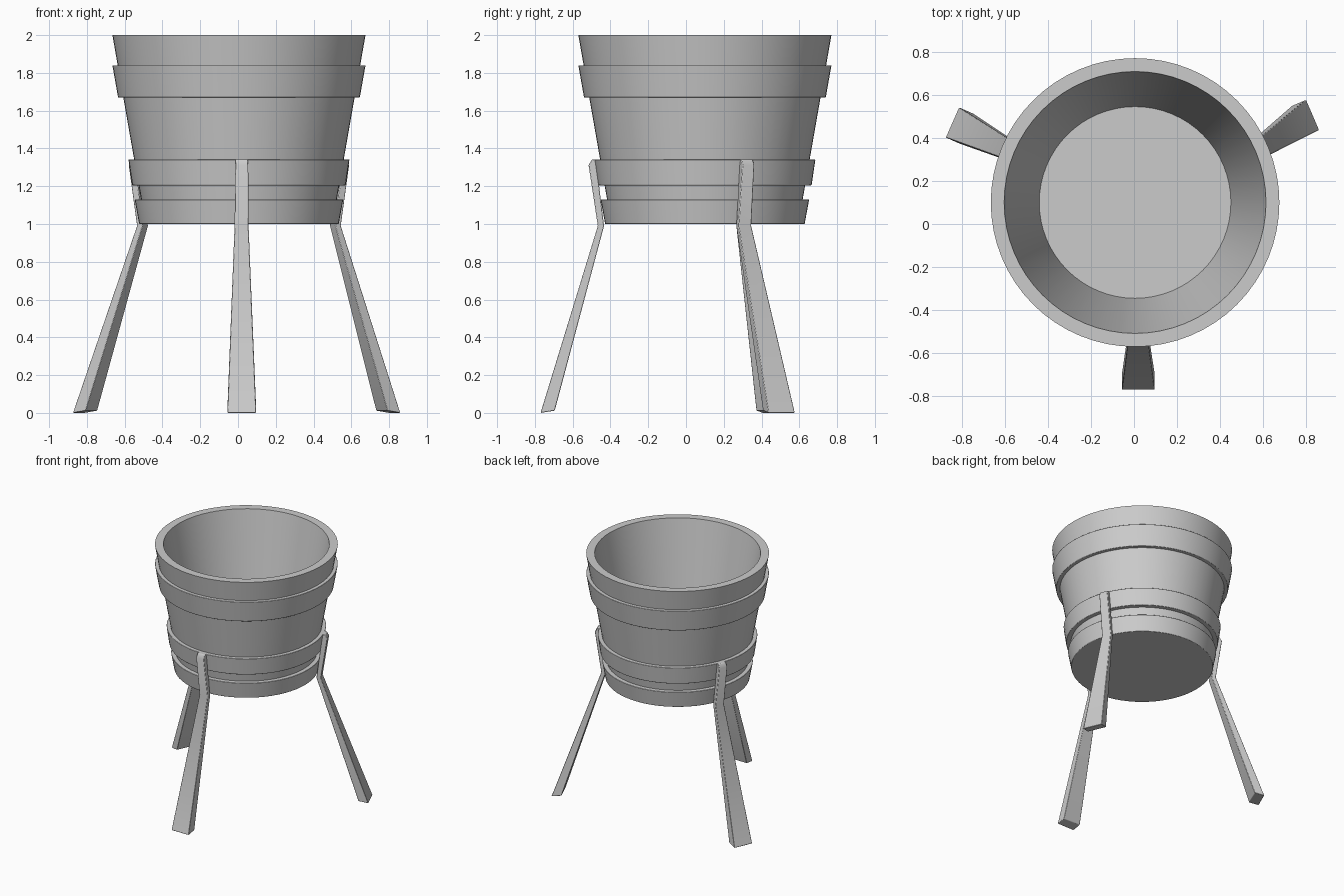
import bpy, bmesh
from math import sin, cos, pi, radians

if "Cube" in bpy.data.objects:
    bpy.data.objects.remove(bpy.data.objects["Cube"])

CX, CY = 0.005, 0.10   # bucket axis
SEG = 64


def finish(name, bm, angle=40, bevel=0):
    bmesh.ops.recalc_face_normals(bm, faces=bm.faces)
    me = bpy.data.meshes.new(name)
    bm.to_mesh(me)
    bm.free()
    ob = bpy.data.objects.new(name, me)
    bpy.context.collection.objects.link(ob)
    bpy.ops.object.select_all(action='DESELECT')
    ob.select_set(True)
    bpy.context.view_layer.objects.active = ob
    bpy.ops.object.shade_smooth_by_angle(angle=radians(angle))
    if bevel:
        mod = ob.modifiers.new("soft_edges", 'BEVEL')
        mod.width = bevel
        mod.segments = 2
        mod.limit_method = 'ANGLE'
        mod.angle_limit = radians(40)
    return ob


def lathe(name, profile, closed, bevel=0):
    """Spin an (r, z) profile about the bucket axis; open ends get a cap."""
    bm = bmesh.new()
    rings = [[bm.verts.new((CX + r * cos(2 * pi * i / SEG), CY + r * sin(2 * pi * i / SEG), z))
              for i in range(SEG)] for r, z in profile]
    pairs = list(zip(rings, rings[1:]))
    if closed:
        pairs.append((rings[-1], rings[0]))
    else:
        bm.faces.new(rings[0])
        bm.faces.new(rings[-1])
    for a, b in pairs:
        for i in range(SEG):
            j = (i + 1) % SEG
            bm.faces.new((a[i], a[j], b[j], b[i]))
    return finish(name, bm, bevel=bevel)


# Bucket shell: outer wall, rim, inner wall, floor
lathe("bucket", [(0.495, 1.0), (0.67, 2.0), (0.608, 2.0), (0.445, 1.06)], False)


# Hoops, tapered with the wall and sunk slightly into it
def hoop(name, z0, z1, r0, r1):
    lathe(name, [(r0, z0), (r1, z1), (r1 - 0.05, z1), (r0 - 0.05, z0)], True, 0.003)


hoop("top_hoop", 1.67, 1.84, 0.64, 0.67)
hoop("middle_hoop", 1.205, 1.342, 0.565, 0.585)
hoop("bottom_hoop", 1.0, 1.13, 0.528, 0.552)


# Legs: flat straps up the side, splaying and widening down to the feet
def leg(name, seat_angle, face_angle, foot):
    sa, fa = radians(seat_angle), radians(face_angle)
    out = (cos(fa), sin(fa))
    side = (-sin(fa), cos(fa))

    def on_wall(r):
        return CX + r * cos(sa), CY + r * sin(sa)

    # outer centre, z, thickness, half width
    sections = [(on_wall(0.598), 1.342, 0.025, 0.032),
                (on_wall(0.616), 1.312, 0.042, 0.034),
                (on_wall(0.567), 0.99, 0.033, 0.037),
                (foot, 0.0, 0.075, 0.0765)]
    bm = bmesh.new()
    rings = []
    for (x, y), z, t, w in sections:
        ring = []
        for depth, s in ((0, -w), (0, w), (t, w), (t, -w)):
            lift = 0.012 if z == 0 and depth else 0
            ring.append(bm.verts.new((x - out[0] * depth + side[0] * s,
                                      y - out[1] * depth + side[1] * s, z + lift)))
        rings.append(ring)
    for a, b in zip(rings, rings[1:]):
        for i in range(4):
            j = (i + 1) % 4
            bm.faces.new((a[i], a[j], b[j], b[i]))
    bm.faces.new(rings[0])
    bm.faces.new(rings[-1])
    finish(name, bm, bevel=0.004)


leg("front_leg", -88.6, -90, (0.02, -0.77))
leg("right_leg", 22, 23.3, (0.83, 0.507))
leg("left_leg", 158, 156.2, (-0.844, 0.472))
